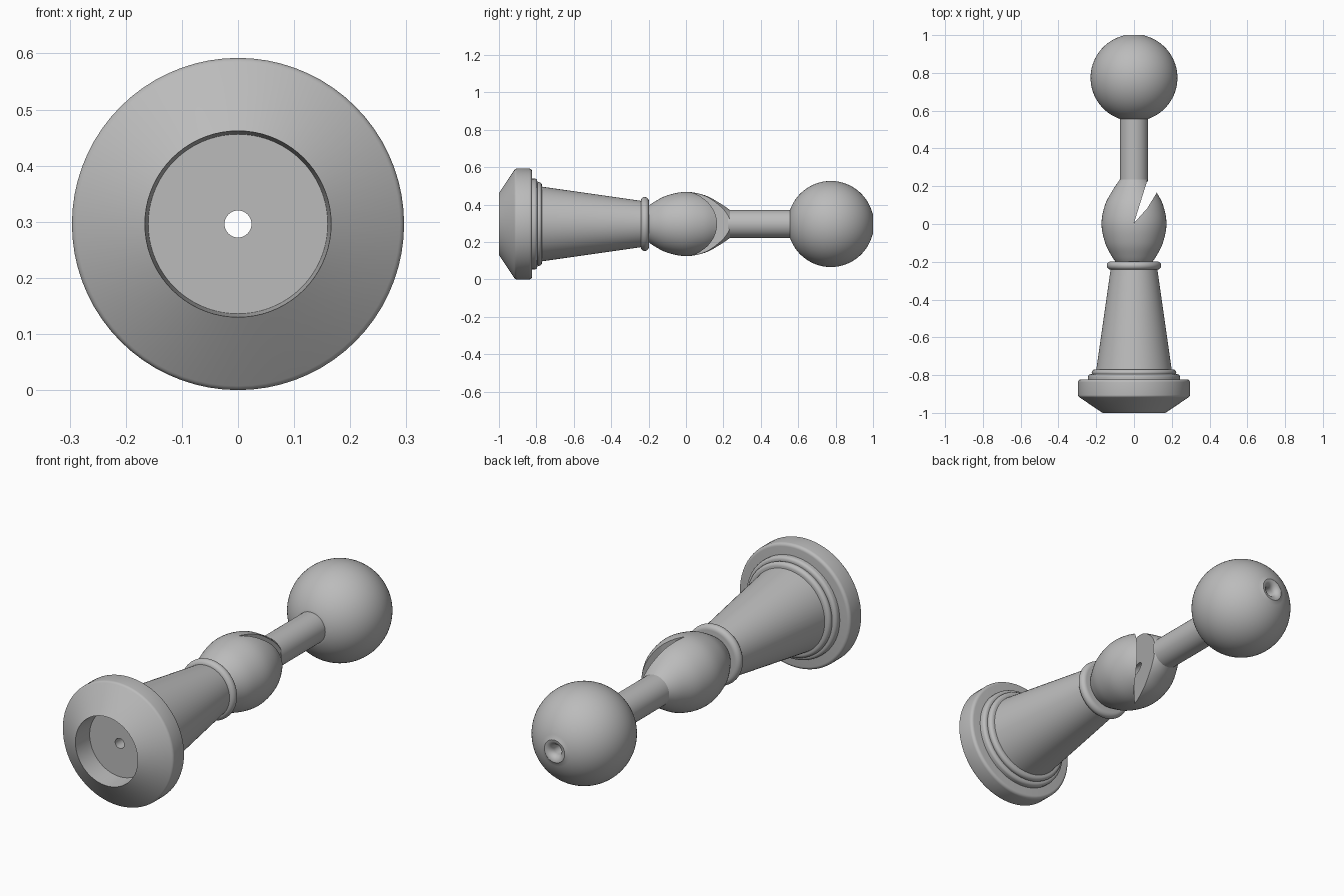
import bpy
import bmesh
from math import cos, sin, radians, pi
from mathutils import Vector

CENTRE = 0.296   # height of the long axis
BORE = 0.024     # radius of the hole through the whole piece

cube = bpy.data.objects.get("Cube")
if cube:
    bpy.data.objects.remove(cube, do_unlink=True)

grey = bpy.data.materials.new("plain grey")
grey.use_nodes = True
colour = (0.5, 0.5, 0.5, 1)
grey.diffuse_color = colour
grey.node_tree.nodes["Principled BSDF"].inputs["Base Color"].default_value = colour


def add_object(name, bm):
    bmesh.ops.recalc_face_normals(bm, faces=bm.faces)
    mesh = bpy.data.meshes.new(name)
    bm.to_mesh(mesh)
    bm.free()
    obj = bpy.data.objects.new(name, mesh)
    bpy.context.collection.objects.link(obj)
    mesh.materials.append(grey)
    return obj


def activate(obj):
    bpy.ops.object.select_all(action='DESELECT')
    obj.select_set(True)
    bpy.context.view_layer.objects.active = obj


def smooth(obj):
    activate(obj)
    bpy.ops.object.shade_smooth_by_angle(angle=radians(30))


def arc(y, r, radius, start, end, steps):
    """Profile points on an arc; zero degrees points outward, ninety to +y."""
    angles = [radians(start + (end - start) * i / steps) for i in range(steps + 1)]
    return [(y + radius * sin(a), r + radius * cos(a)) for a in angles]


def curve(points, steps=5):
    """Smooth curve through a few profile points."""
    p = [Vector(q) for q in points]
    p = [2 * p[0] - p[1]] + p + [2 * p[-1] - p[-2]]
    out = []
    for a, b, c, d in zip(p, p[1:], p[2:], p[3:]):
        for i in range(steps):
            t = i / steps
            out.append(tuple(0.5 * (2 * b + (c - a) * t
                       + (2 * a - 5 * b + 4 * c - d) * t ** 2
                       + (3 * b - a - 3 * c + d) * t ** 3)))
    return out + [points[-1]]


def turn(name, profile, segments=72):
    """Revolve a closed (y, radius) outline around the long axis."""
    bm = bmesh.new()
    verts = [bm.verts.new((r, y, CENTRE)) for y, r in profile]
    edges = [bm.edges.new((a, b)) for a, b in zip(verts, verts[1:] + verts[:1])]
    bmesh.ops.spin(bm, geom=verts + edges, cent=(0, 0, CENTRE), axis=(0, 1, 0),
                   angle=2 * pi, steps=segments)
    bmesh.ops.remove_doubles(bm, verts=bm.verts, dist=0.0002)
    return add_object(name, bm)


def bored(y0, outline, y1):
    """Close an outline with the central hole."""
    return [(y0, BORE)] + outline + [(y1, BORE)]


# Foot with its recess, chamfer and rounded rim
foot = bored(-0.9, [(-0.9, 0.16), (-1, 0.166)]
             + arc(-0.905, 0.281, 0.015, -60, 0, 4)
             + arc(-0.838, 0.281, 0.015, 0, 90, 5), -0.823)
smooth(turn("foot", foot))

# Stepped rings above the foot
step = bored(-0.83, [(-0.83, 0.243)] + arc(-0.81, 0.228, 0.015, 0, 90, 5)
             + [(-0.795, 0.222)] + arc(-0.787, 0.207, 0.017, 0, 90, 5), -0.77)
smooth(turn("foot_step", step))

# Tapering stem
stem = bored(-0.78, [(-0.78, 0.201), (-0.22, 0.121)], -0.22)
smooth(turn("stem", stem))

# Rounded collar
collar = bored(-0.241, arc(-0.22, 0.122, 0.022, -90, 90, 12), -0.198)
smooth(turn("collar", collar))

# Egg-shaped head
egg = curve([(-0.21, 0.09), (-0.17, 0.118), (-0.1, 0.153), (0, 0.172),
             (0.1, 0.154), (0.18, 0.112), (0.235, 0.075)])
head = turn("head", bored(-0.21, egg, 0.235))

# Slanted notch through one side of the head
notch = [(0, 0.005), (0.07, 0.083), (0.12, 0.165), (0.2, 0.3), (0.092, 0.3)]
bm = bmesh.new()
face = bm.faces.new([bm.verts.new((x, y, CENTRE - 0.3)) for x, y in notch])
raised = bmesh.ops.extrude_face_region(bm, geom=[face])["geom"]
bmesh.ops.translate(bm, vec=(0, 0, 0.6),
                    verts=[v for v in raised if isinstance(v, bmesh.types.BMVert)])
cutter = add_object("notch_cutter", bm)
cutter.hide_render = True
cut = head.modifiers.new("notch", 'BOOLEAN')
cut.object = cutter
cut.operation = 'DIFFERENCE'
cut.solver = 'EXACT'
activate(head)
bpy.ops.object.modifier_apply(modifier=cut.name)
bpy.data.objects.remove(cutter, do_unlink=True)
smooth(head)

# Neck rod
rod = bored(0.225, [(0.225, 0.075), (0.57, 0.075)], 0.57)
smooth(turn("neck_rod", rod))

# Ball with a rounded hole mouth at the tip
ball = bored(0.555, arc(0.774, 0, 0.23, -72, 75, 36)
             + arc(0.97, BORE + 0.03, 0.03, 90, 180, 6), 0.96)
ball[-1] = (0.9, BORE)
ball.append((0.6, BORE))
smooth(turn("ball", ball))
